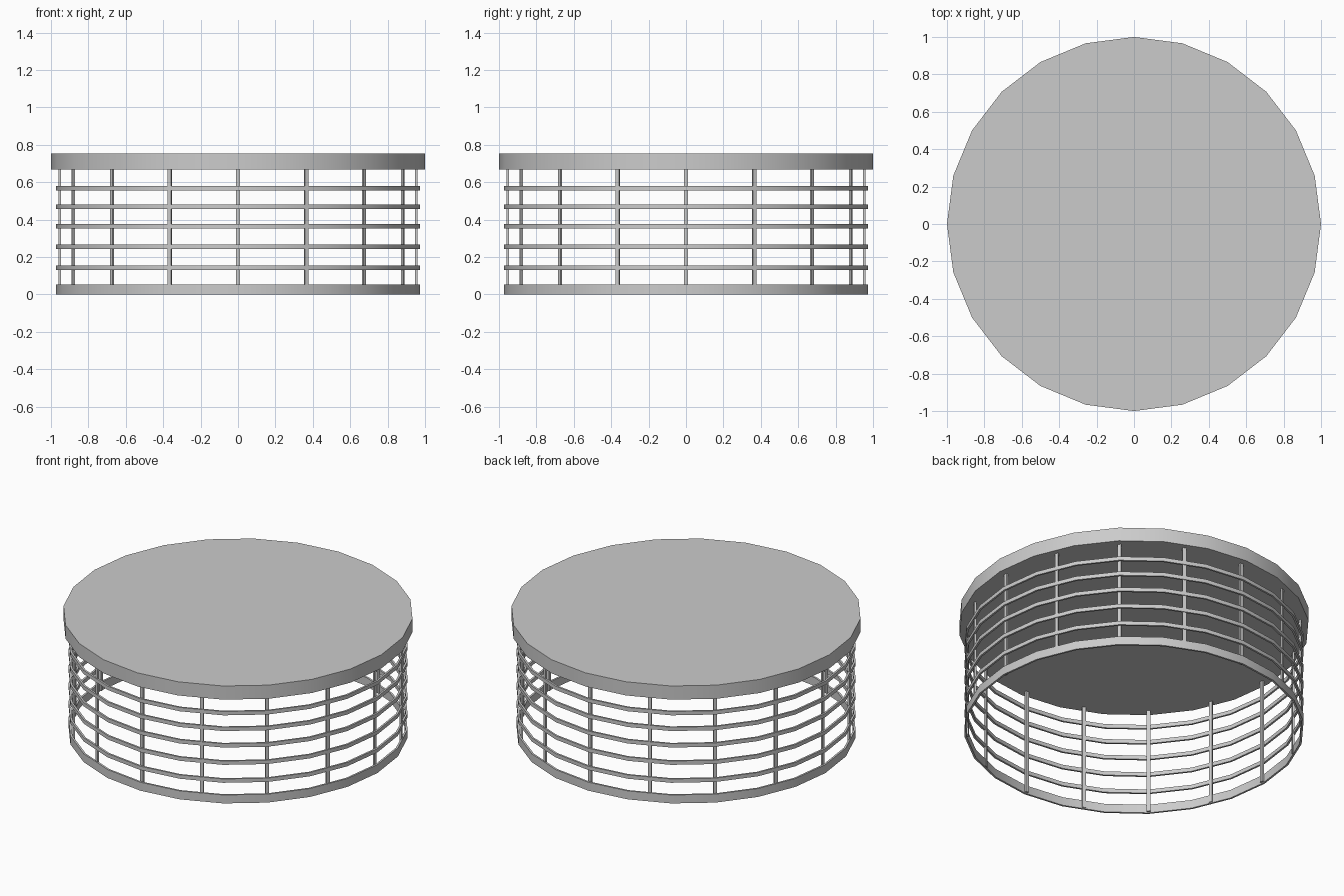
import bpy, bmesh
from math import cos, sin, pi, tau, radians
from mathutils import Matrix

SIDES = 24
POSTS = 16

cube = bpy.data.objects.get("Cube")
if cube:
    bpy.data.objects.remove(cube, do_unlink=True)

grey = bpy.data.materials.new("plain_grey")
grey.use_nodes = True
colour = (0.6, 0.6, 0.6, 1)
grey.diffuse_color = colour
grey.node_tree.nodes["Principled BSDF"].inputs["Base Color"].default_value = colour


def finish(bm, name):
    """Turn a bmesh into a smooth-by-angle grey object."""
    bmesh.ops.recalc_face_normals(bm, faces=bm.faces)
    mesh = bpy.data.meshes.new(name)
    bm.to_mesh(mesh)
    bm.free()
    mesh.materials.append(grey)
    obj = bpy.data.objects.new(name, mesh)
    bpy.context.collection.objects.link(obj)
    bpy.ops.object.select_all(action="DESELECT")
    obj.select_set(True)
    bpy.context.view_layer.objects.active = obj
    bpy.ops.object.shade_smooth_by_angle(angle=radians(30))
    return obj


def circle(bm, radius, z):
    return [bm.verts.new((radius * cos(tau * i / SIDES), radius * sin(tau * i / SIDES), z))
            for i in range(SIDES)]


def bridge(bm, a, b):
    for i in range(SIDES):
        j = (i + 1) % SIDES
        bm.faces.new((a[i], a[j], b[j], b[i]))


def hoop(name, outer, inner, bottom, top):
    """Flat band with a rectangular section."""
    bm = bmesh.new()
    loops = [circle(bm, r, z) for r, z in
             ((outer, bottom), (outer, top), (inner, top), (inner, bottom))]
    for k in range(4):
        bridge(bm, loops[k], loops[(k + 1) % 4])
    return finish(bm, name)


# Lid: closed slab whose top is made of four quarter panels
bm = bmesh.new()
low, high = circle(bm, 1, 0.667), circle(bm, 1, 0.753)
bridge(bm, low, high)
bm.faces.new(low[::-1])
quarter = SIDES // 4
for q in range(4):
    centre = bm.verts.new((0, 0, 0.753))
    rim = [high[(q * quarter + i) % SIDES] for i in range(quarter + 1)]
    bm.faces.new([centre] + rim)
finish(bm, "lid")

# Base band and the five rails
hoop("base_band", 0.972, 0.96, 0, 0.053)
for n, z in enumerate((0.142, 0.255, 0.364, 0.468, 0.567)):
    hoop(f"rail_{n + 1}", 0.972, 0.96, z - 0.012, z + 0.012)

# Upright posts just inside the rails
bm = bmesh.new()
for i in range(POSTS):
    place = (Matrix.Rotation(tau * i / POSTS, 4, "Z")
             @ Matrix.Translation((0.953, 0, 0.338))
             @ Matrix.Diagonal((0.012, 0.021, 0.664, 1)))
    bmesh.ops.create_cube(bm, size=1, matrix=place)
finish(bm, "posts")
